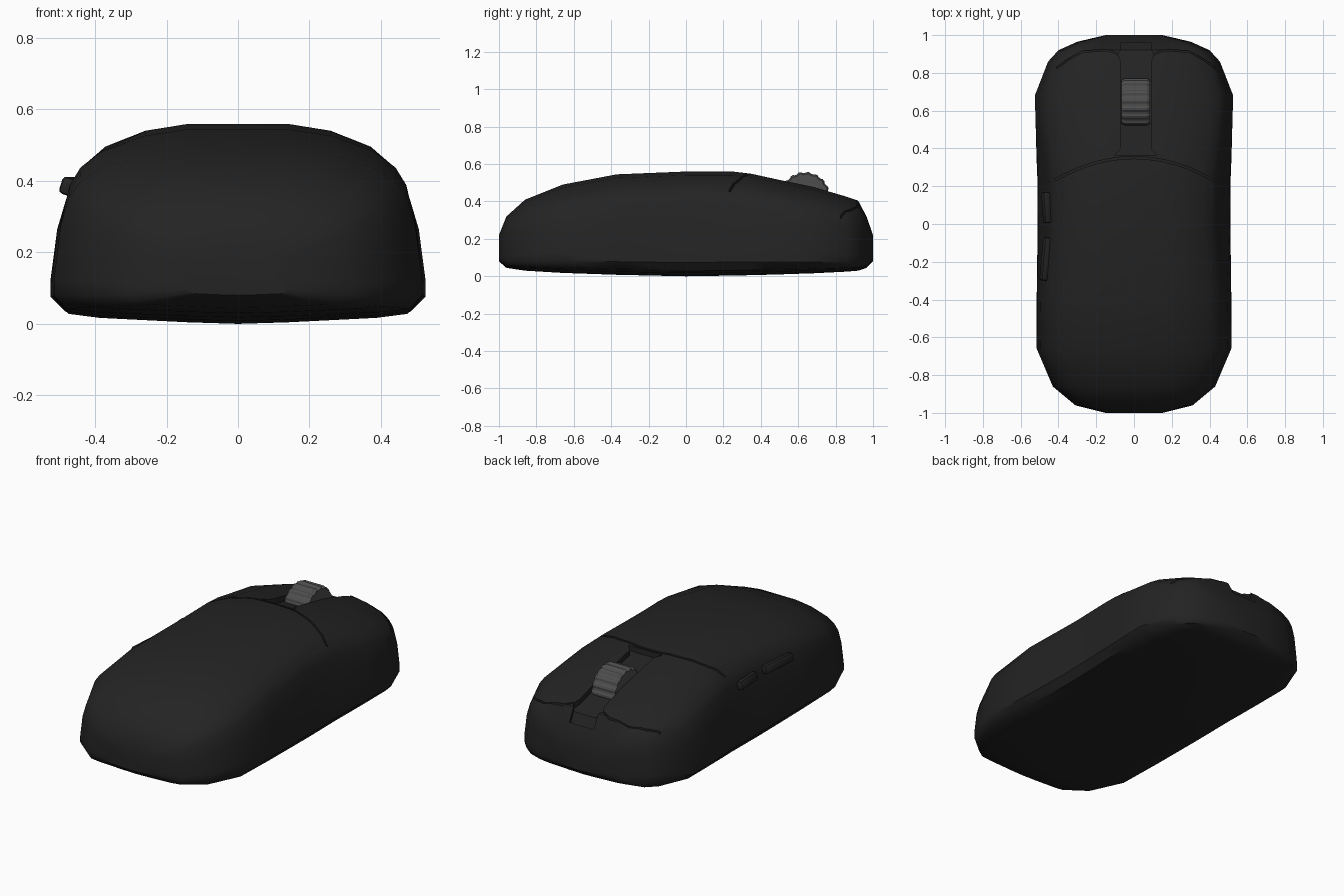
import bpy, bmesh, math
from mathutils import Vector

if "Cube" in bpy.data.objects:
    bpy.data.objects.remove(bpy.data.objects["Cube"])

# Lengthwise stations: y, half width, bottom z, top z
ST = [(-1, .15, .08, .22), (-.96, .31, .045, .32), (-.86, .43, .03, .41), (-.66, .515, .018, .49),
      (-.37, .515, .008, .545), (0, .51, 0, .56), (.25, .512, .004, .56), (.35, .516, .006, .548),
      (.5, .52, .01, .515), (.68, .525, .016, .478), (.86, .455, .025, .425), (.92, .4, .03, .405),
      (.965, .3, .045, .32), (1, .15, .08, .22)]
# Half cross-section: fraction of half width, fraction of height
SEC = [(0, 1), (.27, 1), (.51, .965), (.74, .885), (.86, .8), (.92, .71), (.965, .54), (1, .23),
       (1, .13), (.93, .05), (.76, .03), (.28, .008), (0, 0)]


def material(name, v):
    m = bpy.data.materials.new(name)
    m.diffuse_color = (v, v, v, 1)
    m.use_nodes = True
    m.node_tree.nodes["Principled BSDF"].inputs["Base Color"].default_value = m.diffuse_color
    return m


BLACK = material("matte black", .017)
GREY = material("wheel grey", .075)


def lerp(table, t, col):
    for a, b in zip(table, table[1:]):
        if a[0] <= t <= b[0] and b[0] > a[0]:
            return a[col] + (b[col] - a[col]) * (t - a[0]) / (b[0] - a[0])
    return table[-1][col]


def waist(y, v):
    side = max(0, 1 - abs(v - .6) / .42)
    return 1 - .085 * side * math.exp(-((y - .08) / .3) ** 2)


def surface(x, y):
    w, lo, hi = (lerp(ST, y, c) for c in (1, 2, 3))
    return lo + (hi - lo) * lerp(SEC[:8], min(abs(x) / w, .99), 1)


def finish(name, bm, mat):
    bmesh.ops.recalc_face_normals(bm, faces=bm.faces)
    me = bpy.data.meshes.new(name)
    bm.to_mesh(me)
    bm.free()
    me.materials.append(mat)
    ob = bpy.data.objects.new(name, me)
    bpy.context.collection.objects.link(ob)
    return ob


def loft(name, rings, mat):
    bm = bmesh.new()
    vs = [[bm.verts.new(p) for p in r] for r in rings]
    n = len(vs[0])
    for a, b in zip(vs, vs[1:]):
        for i in range(n):
            bm.faces.new((a[i], a[(i + 1) % n], b[(i + 1) % n], b[i]))
    bm.faces.new(vs[0])
    bm.faces.new(vs[-1])
    return finish(name, bm, mat)


def select(ob):
    bpy.ops.object.select_all(action='DESELECT')
    ob.select_set(True)
    bpy.context.view_layer.objects.active = ob


def smooth(ob, deg):
    select(ob)
    bpy.ops.object.shade_smooth_by_angle(angle=math.radians(deg))


# Shell
rings = []
for y, w, lo, hi in ST:
    half = [(u * w * waist(y, v), y, lo + (hi - lo) * v) for u, v in SEC]
    rings.append(half + [(-x, yy, z) for x, yy, z in half[-2:0:-1]])
shell = loft("mouse_shell", rings, BLACK)


def groove(path, depth):
    """Cut a channel following the top surface along (x, y, half width) points."""
    rs = []
    for i, (x, y, h) in enumerate(path):
        a, b = path[max(i - 1, 0)], path[min(i + 1, len(path) - 1)]
        d = Vector((b[0] - a[0], b[1] - a[1])).normalized() * h
        z = surface(x, y) - depth
        rs.append([(x - d.y, y + d.x, z), (x + d.y, y - d.x, z),
                   (x + d.y, y - d.x, .8), (x - d.y, y + d.x, .8)])
    cut = loft("groove_cutter", rs, BLACK)
    cut.hide_render = True
    select(shell)
    mod = shell.modifiers.new("cut", 'BOOLEAN')
    mod.operation, mod.solver, mod.object = 'DIFFERENCE', 'EXACT', cut
    bpy.ops.object.modifier_apply(modifier=mod.name)
    bpy.data.objects.remove(cut)


# Wheel channel, flared at its back end and front
groove([(.01, y, h) for y, h in ((.362, .112), (.4, .08), (.5, .08), (.68, .08), (.86, .08),
                                 (.9, .095), (.92, .08), (.962, .08))], .032)
# Arched seam behind the main buttons
groove([(x, .352 - .68 * x * x, .006) for x in [-.42 + .07 * i for i in range(13)]], .022)
# Seams at the front edge of each main button
for s in (-1, 1):
    groove([(s * x + .01, y, .004) for x, y in ((.09, .897), (.15, .921), (.28, .913), (.36, .87), (.42, .825))], .015)
smooth(shell, 42)

# Ribbed scroll wheel
bm = bmesh.new()
N = 72
wheel_rings = []
for x, k in ((-.066, .93), (-.05, 1), (.07, 1), (.086, .93)):
    wheel_rings.append([(x, .637 + k * r * math.cos(a), .425 + k * r * math.sin(a))
                        for i in range(N)
                        for a, r in [(2 * math.pi * i / N, .133 if i % 4 < 2 else .127)]])
bm.free()
wheel = loft("scroll_wheel", wheel_rings, GREY)
smooth(wheel, 20)

# Two thumb buttons on the left side
for name, a, b in (("front_thumb_button", (-.468, .17), (-.458, .005)),
                   ("rear_thumb_button", (-.458, -.07), (-.478, -.3))):
    d = Vector((b[0] - a[0], b[1] - a[1]))
    bm = bmesh.new()
    bmesh.ops.create_cube(bm, size=1)
    bmesh.ops.scale(bm, vec=(.04, d.length, .05), verts=bm.verts)
    bmesh.ops.bevel(bm, geom=bm.edges[:], offset=.012, segments=2, affect='EDGES', profile=.5)
    ob = finish(name, bm, BLACK)
    ob.location = ((a[0] + b[0]) / 2, (a[1] + b[1]) / 2, .385)
    ob.rotation_euler = (0, math.radians(18), math.atan2(d.y, d.x) + math.pi / 2)
    smooth(ob, 40)
